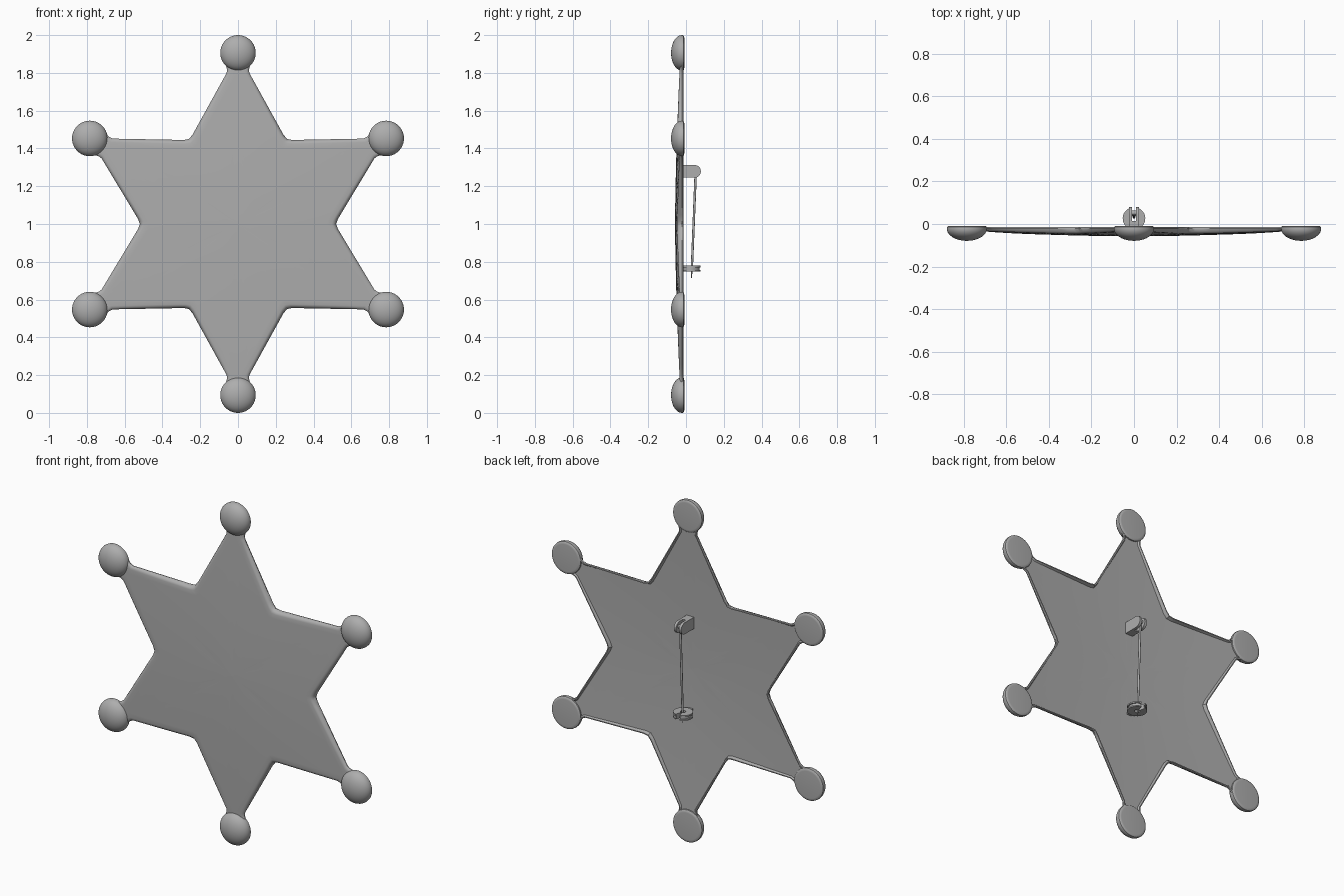
import bpy, bmesh
from math import sin, cos, pi, hypot, radians
from mathutils import Matrix, Vector

if "Cube" in bpy.data.objects:
    bpy.data.objects.remove(bpy.data.objects["Cube"])

CZ = 1.0          # height of the star's centre
TIP = 0.906       # distance from centre to ball centres
BALL = 0.094

metal = bpy.data.materials.new("dark_metal")
metal.diffuse_color = (0.42, 0.42, 0.42, 1)
metal.use_nodes = True
metal.node_tree.nodes["Principled BSDF"].inputs["Base Color"].default_value = metal.diffuse_color


def finish(name, bm, angle=35):
    bmesh.ops.remove_doubles(bm, verts=bm.verts, dist=1e-5)
    bmesh.ops.recalc_face_normals(bm, faces=bm.faces)
    me = bpy.data.meshes.new(name)
    bm.to_mesh(me)
    bm.free()
    me.materials.append(metal)
    ob = bpy.data.objects.new(name, me)
    bpy.context.collection.objects.link(ob)
    bpy.ops.object.select_all(action='DESELECT')
    ob.select_set(True)
    bpy.context.view_layer.objects.active = ob
    bpy.ops.object.shade_smooth_by_angle(angle=radians(angle))
    return ob


def bridge(bm, a, b):
    n = len(a)
    for i in range(n):
        j = (i + 1) % n
        bm.faces.new((a[i], a[j], b[j], b[i]))


# ---- star plate: a domed, hollow-backed sheet ----
def arm_outline():
    inner, neck = (0.4443, 0.2565), (0.80, 0.060)
    half = [(0.868, 0.0), (0.865, 0.056), (0.845, 0.066), (0.832, 0.062), (0.82, 0.0585)]
    for t in (0, .15, .3, .45, .6, .75, .86, .925):
        half.append((neck[0] + (inner[0] - neck[0]) * t, neck[1] + (inner[1] - neck[1]) * t))
    half.append((0.4615, 0.2505))
    mid = (0.519 * cos(pi / 6), 0.519 * sin(pi / 6))
    return [(u, -v) for u, v in reversed(half[1:])] + half + [mid]


def inset(u, v, s):
    # scaling insets the straight edges evenly; necks only get narrower
    if u > 0.79 and s > 0.89:
        w = max(abs(v) - (1 - s) * 0.505, 0.002)
        return u, (w if v > 0 else -w if v < 0 else 0)
    return u * s, v * s


def dome(r):
    return -0.058 + 0.026 * (r / 0.85) ** 1.6


ARM = arm_outline()
RIM = -0.022
bm = bmesh.new()


def ring(s, fy):
    out = []
    for k in range(6):
        a = pi / 2 + k * pi / 3
        for p in ARM:
            u, v = inset(*p, s)
            out.append(bm.verts.new((u * cos(a) - v * sin(a), fy(hypot(u, v)),
                                     CZ + u * sin(a) + v * cos(a))))
    return out


def front(blend):
    return lambda r: RIM + (dome(r) - RIM) * blend


def back(r):
    return min(dome(r) + 0.013, -0.017)


rings = [ring(s, front(1)) for s in (.2, .4, .6, .8, .9, .955)]
rings += [ring(.974, front(.9)), ring(.99, front(.6)), ring(1, front(0))]
rings += [ring(.995, lambda r: -0.015), ring(.982, lambda r: -0.014)]
rings += [ring(s, back) for s in (.968, .9, .8, .6, .4, .2)]
for a, b in zip(rings, rings[1:]):
    bridge(bm, a, b)
for loop, y in ((rings[0], dome(0)), (rings[-1], back(0))):
    c = bm.verts.new((0, y, CZ))
    for i in range(len(loop)):
        bm.faces.new((loop[i], loop[(i + 1) % len(loop)], c))
finish("star_plate", bm)

# ---- six half-ball tips with flat backs ----
profile = [(BALL * sin(i * pi / 20), -0.022 - 0.057 * cos(i * pi / 20)) for i in range(11)]
profile += [(0.093, -0.014), (0.088, -0.010), (0.078, -0.009), (0, -0.009)]
for k in range(6):
    bm = bmesh.new()
    vs = [bm.verts.new((r, y, 0)) for r, y in profile]
    es = [bm.edges.new(p) for p in zip(vs, vs[1:])]
    bmesh.ops.spin(bm, geom=vs + es, cent=(0, 0, 0), axis=(0, 1, 0),
                   angle=2 * pi, steps=40, use_duplicate=False)
    a = pi / 2 + k * pi / 3
    bmesh.ops.translate(bm, verts=bm.verts, vec=(TIP * cos(a), 0, CZ + TIP * sin(a)))
    finish(f"ball_tip_{k + 1}", bm)


# ---- pin hinge: two rounded cheeks on a base ----
def box(bm, lo, hi):
    size = [h - l for l, h in zip(lo, hi)]
    mid = [(h + l) / 2 for l, h in zip(lo, hi)]
    bmesh.ops.create_cube(bm, size=1, matrix=Matrix.Translation(mid) @ Matrix.Diagonal((*size, 1)))


bm = bmesh.new()
cheek = [(-0.047, 1.245), (-0.047, 1.312)]
cheek += [(0.0455 + 0.0335 * cos(t), 1.2785 + 0.0335 * sin(t))
          for t in [pi / 2 - i * pi / 10 for i in range(11)]]
for x0, x1 in ((-0.024, -0.009), (0.009, 0.024)):
    a = [bm.verts.new((x0, y, z)) for y, z in cheek]
    b = [bm.verts.new((x1, y, z)) for y, z in cheek]
    bm.faces.new(a)
    bm.faces.new(b)
    bridge(bm, a, b)
box(bm, (-0.0095, -0.047, 1.245), (0.0095, 0.015, 1.312))
finish("pin_hinge", bm)

# ---- pin needle, tapered at its point ----
top, low = Vector((0, 0.052, 1.285)), Vector((0, 0.029, 0.715))
axis = (top - low).normalized()
side = Vector((1, 0, 0))
up = axis.cross(side)
bm = bmesh.new()
loops = []
for t, r in ((0, .0065), (.9, .006), (1, .0015)):
    c = top.lerp(low, t)
    loops.append([bm.verts.new(c + side * r * cos(i * pi / 6) + up * r * sin(i * pi / 6))
                  for i in range(12)])
for a, b in zip(loops, loops[1:]):
    bridge(bm, a, b)
bm.faces.new(loops[0])
bm.faces.new(loops[-1])
finish("pin_needle", bm)

# ---- hinge axle ----
bm = bmesh.new()
bmesh.ops.create_cone(bm, cap_ends=True, segments=12, radius1=.011, radius2=.011, depth=.03,
                      matrix=Matrix.Translation(top) @ Matrix.Rotation(pi / 2, 4, 'Y'))
finish("hinge_axle", bm)

# ---- clasp: grooved ring, open towards the back ----
section = [(.014, -.015), (.053, -.015), (.053, -.007), (.046, -.007),
           (.046, .007), (.053, .007), (.053, .015), (.014, .015)]
bm = bmesh.new()
steps, gap = 32, radians(14)
loops = []
for i in range(steps + 1):
    a = pi / 2 + gap + (2 * pi - 2 * gap) * i / steps
    loops.append([bm.verts.new((r * cos(a), 0.026 + r * sin(a), 0.764 + z)) for r, z in section])
for a, b in zip(loops, loops[1:]):
    bridge(bm, a, b)
bm.faces.new(loops[0])
bm.faces.new(loops[-1])
finish("pin_clasp", bm)

# ---- clasp mount ----
bm = bmesh.new()
box(bm, (-0.015, -0.047, 0.754), (0.015, -0.005, 0.774))
finish("clasp_mount", bm)
